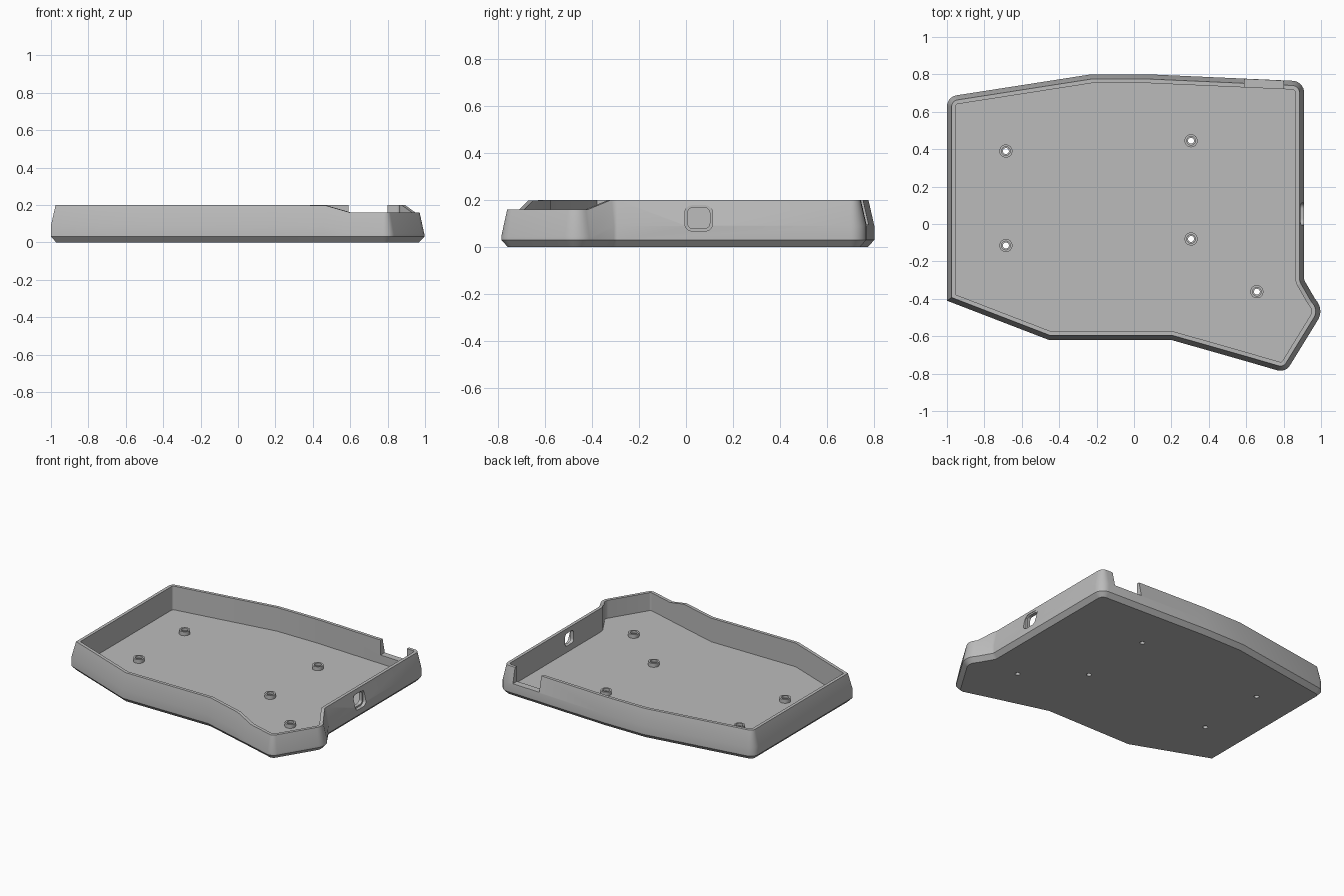
import bpy, bmesh, math
from mathutils import Vector

if "Cube" in bpy.data.objects:
    bpy.data.objects.remove(bpy.data.objects["Cube"])

grey = bpy.data.materials.new("plain grey")
grey.diffuse_color = (0.5, 0.5, 0.5, 1)
grey.use_nodes = True
grey.node_tree.nodes["Principled BSDF"].inputs["Base Color"].default_value = grey.diffuse_color

# outline corners, counter-clockwise: x, y, fillet radius
CORNERS = [(-1, -.41, 0), (-.455, -.62, 0), (.2, -.62, 0), (.46, -.694, 0), (.59, -.731, 0),
           (.81, -.795, .06), (1.016, -.46, .09), (.968, -.40, 0), (.91, -.30, .03),
           (.91, .763, .065), (.08, .80, 0), (-.23, .80, 0), (-1, .68, .06)]


def fillet(corners, steps=8):
    """Round the corners that have a radius."""
    out = []
    n = len(corners)
    for i, (x, y, r) in enumerate(corners):
        p = Vector((x, y))
        if r == 0:
            out.append(p)
            continue
        a = (Vector(corners[i - 1][:2]) - p).normalized()
        b = (Vector(corners[(i + 1) % n][:2]) - p).normalized()
        half = a.angle(b) / 2
        c = p + (a + b).normalized() * (r / math.sin(half))
        t = r / math.tan(half)
        u, v = p + a * t - c, p + b * t - c
        w = u.angle(v)
        for k in range(steps + 1):
            f = k / steps
            out.append(c + (u * math.sin((1 - f) * w) + v * math.sin(f * w)) / math.sin(w))
    return out


def inset(pts, d):
    """Move a counter-clockwise outline inward by d."""
    out = []
    for i, p in enumerate(pts):
        e1 = (p - pts[i - 1]).normalized()
        e2 = (pts[(i + 1) % len(pts)] - p).normalized()
        n1, n2 = Vector((-e1.y, e1.x)), Vector((-e2.y, e2.x))
        out.append(p + (n1 + n2) * (d / (1 + n1.dot(n2))))
    return out


def new_object(name, bm):
    bmesh.ops.recalc_face_normals(bm, faces=bm.faces)
    me = bpy.data.meshes.new(name)
    bm.to_mesh(me)
    bm.free()
    ob = bpy.data.objects.new(name, me)
    bpy.context.collection.objects.link(ob)
    me.materials.append(grey)
    return ob


def loft(name, rings, closed=False):
    """Skin a stack of rings; either cap both ends or join last to first."""
    bm = bmesh.new()
    vs = [[bm.verts.new(p) for p in r] for r in rings]
    pairs = list(zip(vs, vs[1:])) + ([(vs[-1], vs[0])] if closed else [])
    n = len(vs[0])
    for lo, hi in pairs:
        for i in range(n):
            j = (i + 1) % n
            bm.faces.new((lo[i], lo[j], hi[j], hi[i]))
    if not closed:
        bm.faces.new(vs[0])
        bm.faces.new(vs[-1])
    return new_object(name, bm)


def circle(x, y, z, r, n=32):
    return [(x + r * math.cos(2 * math.pi * i / n), y + r * math.sin(2 * math.pi * i / n), z)
            for i in range(n)]


def cut(target, cutter):
    mod = target.modifiers.new("cut", 'BOOLEAN')
    mod.operation, mod.solver, mod.object = 'DIFFERENCE', 'EXACT', cutter
    bpy.context.view_layer.objects.active = target
    bpy.ops.object.modifier_apply(modifier=mod.name)
    bpy.data.objects.remove(cutter)


def smooth(ob):
    bpy.ops.object.select_all(action='DESELECT')
    ob.select_set(True)
    bpy.context.view_layer.objects.active = ob
    bpy.ops.object.shade_smooth_by_angle(angle=math.radians(30))


# tray: chamfered base, wall leaning inward, rim dipping at the thumb corner
outline = fillet(CORNERS)
dip = [min(1, max(0, (.64 * p.x - .77 * p.y - .822) / .106)) for p in outline]
FLOOR = .035


def ring(d, z, drop=0):
    return [(p.x, p.y, z - drop * k) for p, k in zip(inset(outline, d), dip)]


tray = loft("tray", [ring(.028, 0), ring(0, .03), ring(0, .09, .045), ring(.025, .2, .04),
                     ring(.047, .2, .04), ring(.047, FLOOR)])

# cable notch in the back wall
notch = [(.59, .62), (.80, .62), (.80, .9), (.59, .9)]
cut(tray, loft("notch_cutter", [[(x, y, z) for x, y in notch] for z in (.095, .3)]))


# rounded socket opening in the right wall, with a shallow recess outside
def socket(y0, y1, z0, z1, r, x0, x1):
    prof = fillet([(y0, z0, r), (y1, z0, r), (y1, z1, r), (y0, z1, r)])
    return loft("socket_cutter", [[(x, p.x, p.y) for p in prof] for x in (x0, x1)])


cut(tray, socket(-.005, .113, .068, .178, .032, .887, 1.1))
cut(tray, socket(.007, .101, .079, .167, .022, .8, 1.1))

# screw holes and standoffs
POSTS = [(-.685, .39), (-.685, -.115), (.305, .445), (.305, -.08), (.657, -.362)]
for x, y in POSTS:
    cut(tray, loft("hole_cutter", [circle(x, y, -.1, .016), circle(x, y, .1, .016)]))
    post = loft("standoff", [circle(x, y, z, r) for r, z in
                             ((.035, FLOOR - .005), (.035, .062), (.023, .062),
                              (.023, .045), (.016, .045), (.016, FLOOR - .005))], closed=True)
    smooth(post)
smooth(tray)
